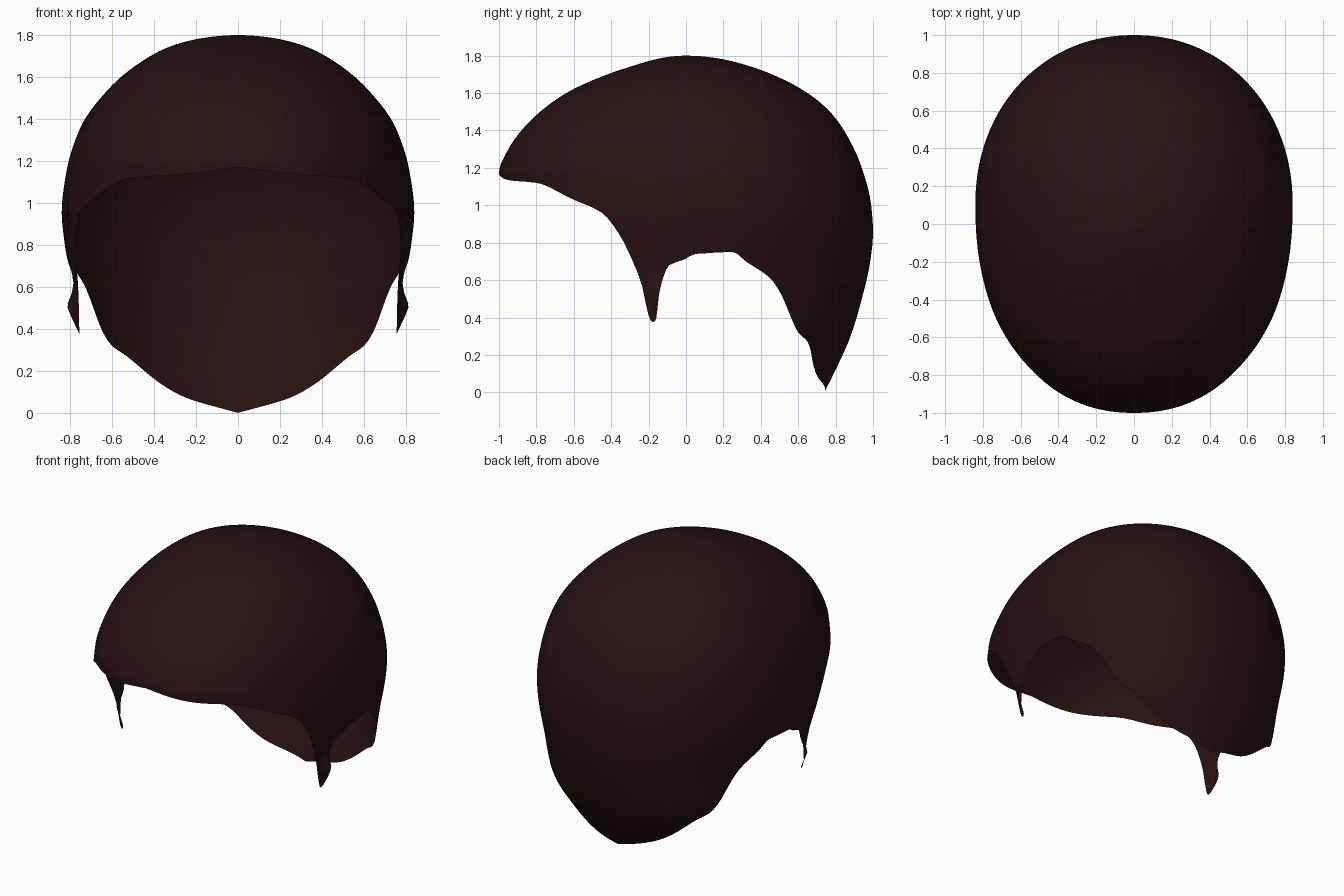
import bpy, bmesh, math

if "Cube" in bpy.data.objects:
    bpy.data.objects.remove(bpy.data.objects["Cube"])

TOP = 1.8

def curve(pts):
    """Smooth monotone interpolation through (x, y) points."""
    pts = sorted(pts)
    xs = [p[0] for p in pts]
    ys = [p[1] for p in pts]
    n = len(xs)
    d = [(ys[i + 1] - ys[i]) / (xs[i + 1] - xs[i]) for i in range(n - 1)]
    m = [d[0]] + [2 * a * b / (a + b) if a * b > 0 else 0.0
                  for a, b in zip(d, d[1:])] + [d[-1]]

    def f(x):
        x = min(max(x, xs[0]), xs[-1])
        i = 0
        while i < n - 2 and x > xs[i + 1]:
            i += 1
        h = xs[i + 1] - xs[i]
        t = (x - xs[i]) / h
        return ((1 + 2 * t) * (1 - t) ** 2 * ys[i] + t * (1 - t) ** 2 * h * m[i]
                + t * t * (3 - 2 * t) * ys[i + 1] + t * t * (t - 1) * h * m[i + 1])
    return f

def by_height(pts):
    f = curve([(math.sqrt(TOP - z), v) for z, v in pts])
    return lambda z: f(math.sqrt(max(TOP - z, 0)))

# Profiles by height: half width, front reach, back reach, section centre
width = by_height([(1.8, 0), (1.745, .325), (1.667, .47), (1.55, .61), (1.35, .755),
                   (1.135, .82), (.955, .84), (.8, .825), (.6, .79), (.38, .772),
                   (.3, .75), (.15, .63), (0, .45)])
front = by_height([(1.8, 0), (1.75, .27), (1.7, .42), (1.6, .64), (1.5, .78),
                   (1.4, .88), (1.3, .95), (1.17, 1), (0, 1)])
back = by_height([(1.8, 0), (1.75, .32), (1.7, .46), (1.6, .65), (1.5, .77), (1.4, .845),
                  (1.2, .94), (1, .99), (.85, 1), (.7, .985), (.5, .94), (.3, .88),
                  (.1, .79), (0, .74)])
centre = by_height([(1.8, 0), (1.7, .03), (1.5, .08), (1.3, .1), (0, .1)])

# Hairline seen from the side (y, z)
HEM = [(-1, 1.17), (-.95, 1.135), (-.8, 1.12), (-.6, 1.03), (-.45, .96), (-.36, .85),
       (-.28, .69), (-.235, .57), (-.2, .41), (-.18, .375), (-.16, .39), (-.145, .52),
       (-.12, .62), (-.09, .68), (-.01, .71), (.05, .74), (.25, .75), (.32, .70),
       (.45, .61), (.5, .54), (.57, .38), (.6, .32), (.65, .27), (.68, .15),
       (.70, .09), (.72, .06), (.74, 0)]

def exponent(s):
    return 2.2 if s < 0 else 2.1

def reach(z, s):
    return front(z) + centre(z) if s < 0 else back(z) - centre(z)

def hem_angle(y, z):
    s = y - centre(z)
    k = min(abs(s) / reach(z, s), 1)
    return math.copysign(math.asin(k ** (exponent(s) / 2)), s)

def point(a, z):
    e = 2 / exponent(a)
    y = centre(z) + math.copysign(abs(math.sin(a)) ** e, a) * reach(z, a)
    x = width(z) * max(math.cos(a), 0) ** e
    if abs(a) > math.pi / 2 - 1e-5:
        x = 0
    elif y < 0:  # sideburn flares out along its rear edge
        x += .045 * math.exp(-((z - .5) / .07) ** 2) * min(max((y + .21) / .05, 0), 1)
    return (x, y, z)

keys = [(hem_angle(y, z), z) for y, z in HEM]
keys[0] = (-math.pi / 2, keys[0][1])
keys[-1] = (math.pi / 2, keys[-1][1])
hem = curve(keys)
angles = []
for (a, _), (b, _) in zip(keys, keys[1:]):
    n = max(2, math.ceil((b - a) / .035))
    angles += [a + (b - a) * i / n for i in range(n)]
angles.append(math.pi / 2)

# Half of the hair shell, from the crown down to the hairline
ROWS = 48
bm = bmesh.new()
crown = bm.verts.new((0, 0, TOP))
cols = []
for a in angles:
    drop = TOP - hem(a)
    cols.append([crown] + [bm.verts.new(point(a, TOP - drop * (j / ROWS) ** 2))
                           for j in range(1, ROWS + 1)])
for p, q in zip(cols, cols[1:]):
    bm.faces.new((crown, p[1], q[1]))
    for j in range(1, ROWS):
        bm.faces.new((p[j], p[j + 1], q[j + 1], q[j]))
for f in bm.faces:
    f.smooth = True
mesh = bpy.data.meshes.new("hair_shell")
bm.to_mesh(mesh)
bm.free()
hair = bpy.data.objects.new("hair_shell", mesh)
bpy.context.collection.objects.link(hair)

# Mirror to the other side
mod = hair.modifiers.new("mirror", 'MIRROR')
mod.use_clip = True
mod.merge_threshold = .0005

mat = bpy.data.materials.new("dark brown hair")
mat.diffuse_color = (.02, .0055, .005, 1)
mat.use_nodes = True
mat.node_tree.nodes["Principled BSDF"].inputs["Base Color"].default_value = mat.diffuse_color
mesh.materials.append(mat)
